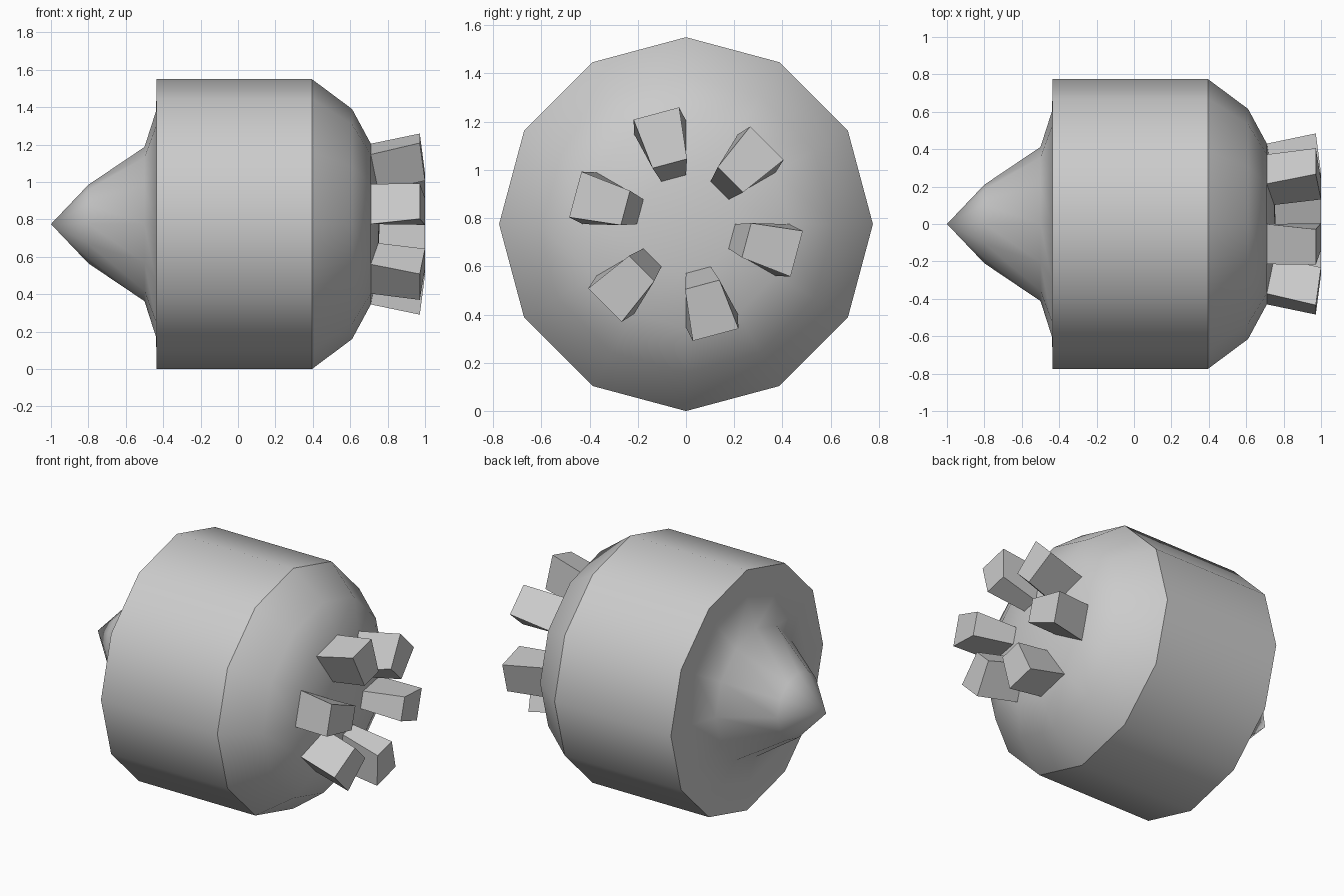
import bpy, bmesh
from math import sin, cos, radians
from mathutils import Vector

if "Cube" in bpy.data.objects:
    bpy.data.objects.remove(bpy.data.objects["Cube"])

CZ, SIDES = 0.775, 12


def make_object(name, bm):
    bmesh.ops.recalc_face_normals(bm, faces=bm.faces)
    mesh = bpy.data.meshes.new(name)
    bm.to_mesh(mesh)
    bm.free()
    obj = bpy.data.objects.new(name, mesh)
    bpy.context.collection.objects.link(obj)
    return obj


def on_axis(x, radial, side, angle):
    """Point around the x axis, from radial and sideways offsets."""
    c, s = cos(angle), sin(angle)
    return Vector((x, radial * c - side * s, CZ + radial * s + side * c))


# Hull: nose spike, flat shoulder, drum and domed end, as one 12-sided lathe
profile = [(-0.80, 0.21), (-0.50, 0.412), (-0.438, 0.605), (-0.435, 0.775),
           (0.395, 0.775), (0.61, 0.615), (0.71, 0.43), (0.75, 0.204)]
SHARP_RINGS = (3, 4)
bm = bmesh.new()
rings = [[bm.verts.new(on_axis(x, r, 0, radians(360 / SIDES * i)))
          for i in range(SIDES)] for x, r in profile]
nose_tip = bm.verts.new((-1.0, 0, CZ))
dome_tip = bm.verts.new((0.757, 0, CZ))
for i in range(SIDES):
    j = (i + 1) % SIDES
    for a, b in zip(rings, rings[1:]):
        bm.faces.new((a[i], a[j], b[j], b[i]))
    bm.faces.new((nose_tip, rings[0][j], rings[0][i]))
    bm.faces.new((dome_tip, rings[-1][i], rings[-1][j]))
for f in bm.faces:
    f.smooth = True
for k in SHARP_RINGS:
    for i in range(SIDES):
        bm.edges.get((rings[k][i], rings[k][(i + 1) % SIDES])).smooth = False
make_object("hull", bm)

# Flared blocks growing out of every second dome facet
BASE = [(0.75, 0.197, 0.053), (0.71, 0.415, 0.111)]
END = [(1.0, 0.26, 0.074), (0.972, 0.475, 0.098)]
for n in range(6):
    ang = radians(-15 + 60 * n)
    bm = bmesh.new()
    loops = []
    for (xi, ri, wi), (xo, ro, wo) in (BASE, END):
        corners = [(xi, ri, -wi), (xo, ro, -wo), (xo, ro, wo), (xi, ri, wi)]
        loops.append([bm.verts.new(on_axis(*c, ang)) for c in corners])
    base, end = loops
    bm.faces.new(base)
    bm.faces.new(end)
    for i in range(4):
        j = (i + 1) % 4
        bm.faces.new((base[i], base[j], end[j], end[i]))
    make_object(f"end_block_{n + 1}", bm)
